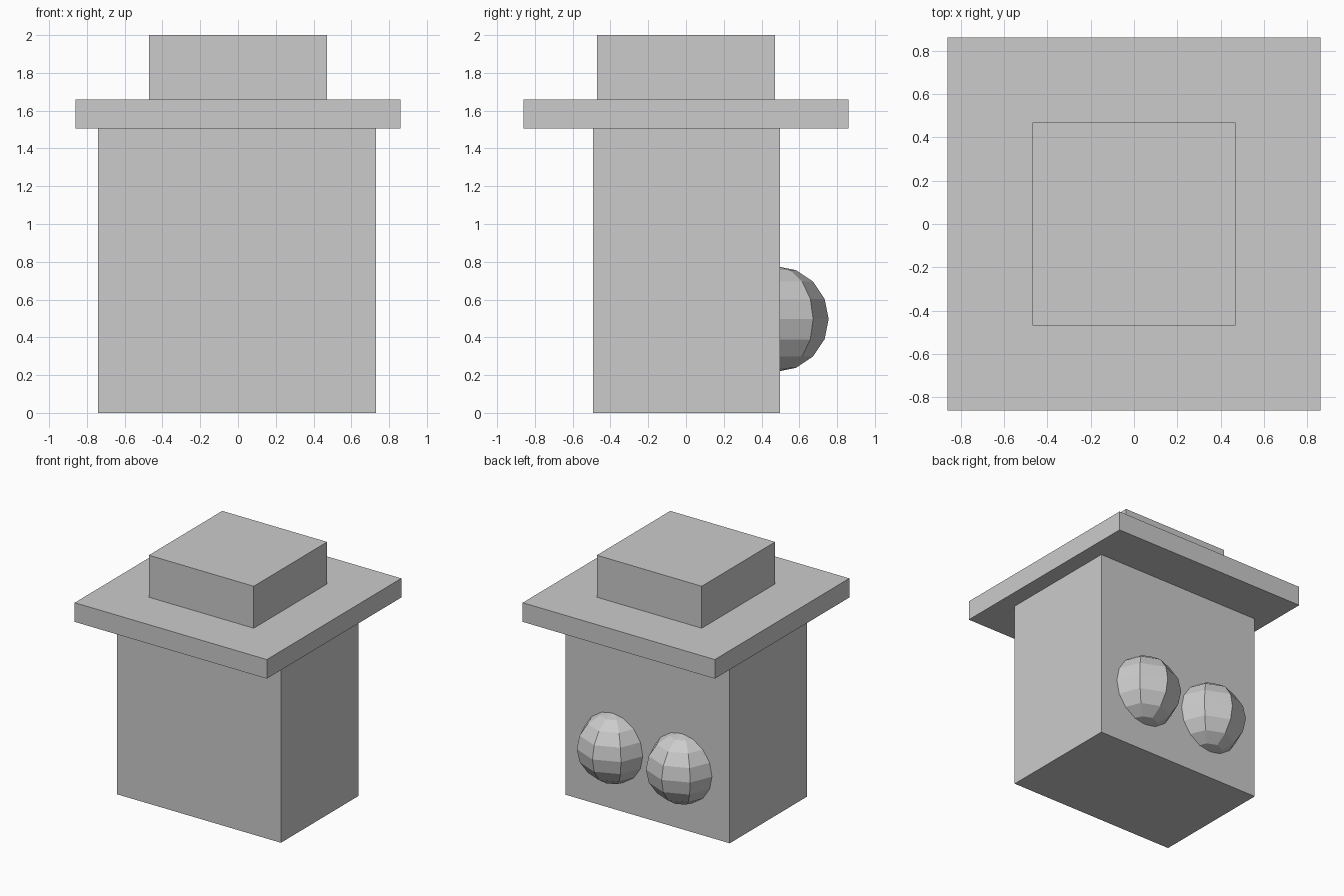
import bpy

# Remove the default cube
default = bpy.data.objects.get("Cube")
if default:
    bpy.data.objects.remove(default, do_unlink=True)

# Single plain grey material
GREY = (0.6, 0.6, 0.6, 1.0)
grey = bpy.data.materials.new("plain_grey")
grey.use_nodes = True
grey.diffuse_color = GREY
grey.node_tree.nodes["Principled BSDF"].inputs["Base Color"].default_value = GREY


def finish(name):
    """Name the active object and give it the grey material."""
    obj = bpy.context.object
    obj.name = name
    obj.data.name = name
    obj.data.materials.append(grey)
    return obj


def box(name, size, bottom, x=0.0, y=0.0):
    """Box of the given size standing on height bottom."""
    bpy.ops.mesh.primitive_cube_add(size=1, location=(x, y, bottom + size[2] / 2))
    obj = bpy.context.object
    obj.scale = size
    bpy.ops.object.transform_apply(location=False, rotation=False, scale=True)
    return finish(name)


BODY_TOP = 1.505
BRIM_TOP = 1.66

# Main block, wide brim and crown
box("body", (1.47, 0.99, BODY_TOP), 0, x=-0.005, y=0.002)
box("brim", (1.722, 1.722, BRIM_TOP - BODY_TOP), BODY_TOP)
box("crown", (0.94, 0.94, 2 - BRIM_TOP), BRIM_TOP)

# Pair of faceted balls half sunk into the back
for side, x in (("left", 0.31), ("right", -0.31)):
    bpy.ops.mesh.primitive_uv_sphere_add(
        segments=8, ring_count=8, radius=0.28, location=(x, 0.475, 0.497))
    finish(side + "_back_ball")
    bpy.ops.object.shade_flat()
